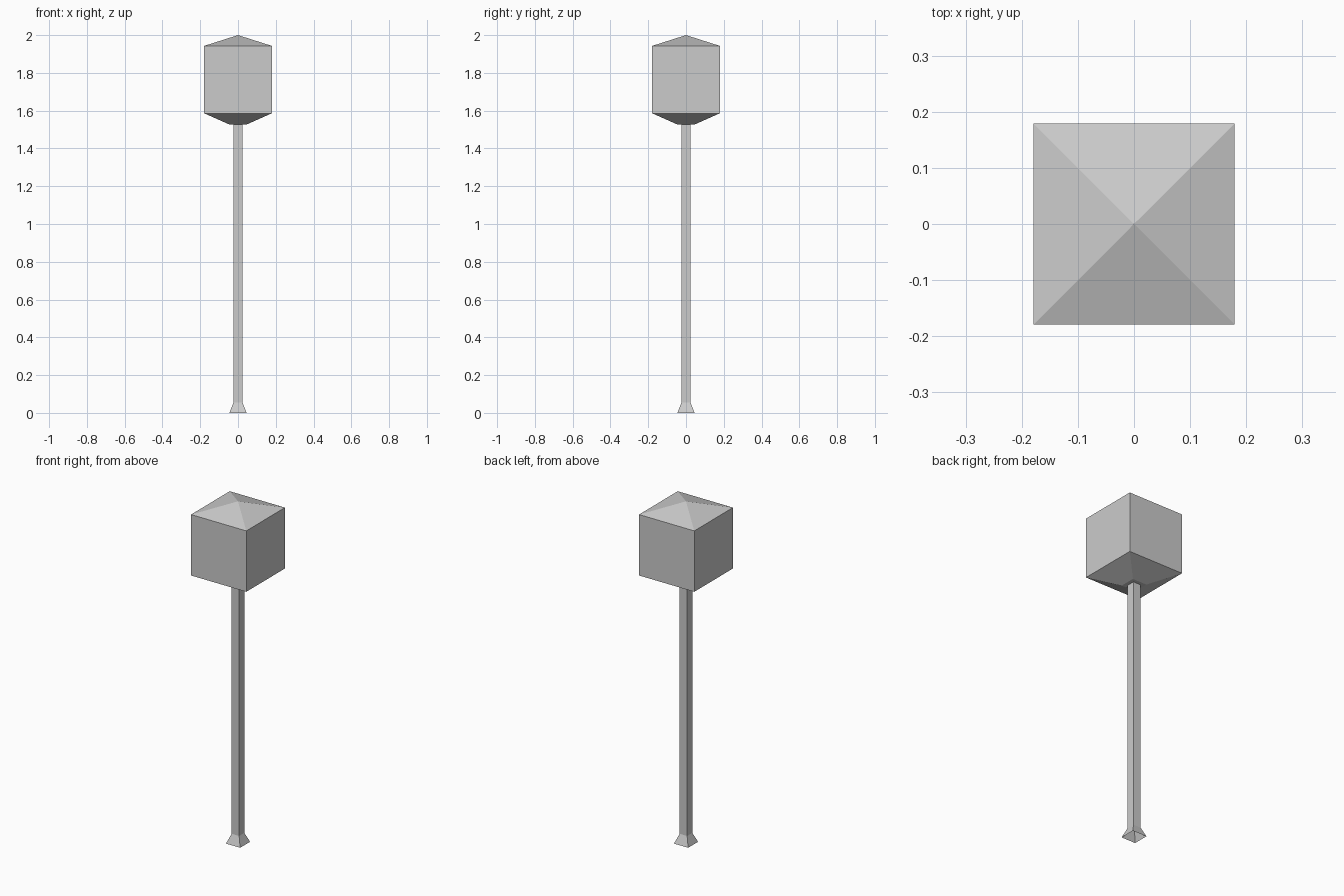
import bpy
import bmesh

cube = bpy.data.objects.get("Cube")
if cube:
    bpy.data.objects.remove(cube)

grey = bpy.data.materials.new("light_grey")
grey.use_nodes = True
colour = (0.6, 0.6, 0.6, 1)
grey.diffuse_color = colour
grey.node_tree.nodes["Principled BSDF"].inputs["Base Color"].default_value = colour


def square_loft(name, profile):
    """Stack square rings of (half width, height); zero width makes a point."""
    bm = bmesh.new()
    rings = []
    for r, z in profile:
        corners = [(-r, -r), (r, -r), (r, r), (-r, r)] if r else [(0, 0)]
        rings.append([bm.verts.new((x, y, z)) for x, y in corners])
    for low, high in zip(rings, rings[1:]):
        for i in range(4):
            j = (i + 1) % 4
            tip = [high[j], high[i]] if len(high) == 4 else [high[0]]
            bm.faces.new([low[i], low[j]] + tip)
    mesh = bpy.data.meshes.new(name)
    bm.to_mesh(mesh)
    bm.free()
    mesh.materials.append(grey)
    obj = bpy.data.objects.new(name, mesh)
    bpy.context.collection.objects.link(obj)
    return obj


POLE = 0.024

# Hollow post with a flared foot, open underneath
square_loft("post", [(0.046, 0), (POLE, 0.055), (POLE, 1.527)])

# Lamp head: flat collar around the post, sloped underside, box, pyramid roof
square_loft("lamp_head", [(POLE, 1.527), (0.046, 1.527), (0.179, 1.586),
                          (0.179, 1.943), (0, 2)])
